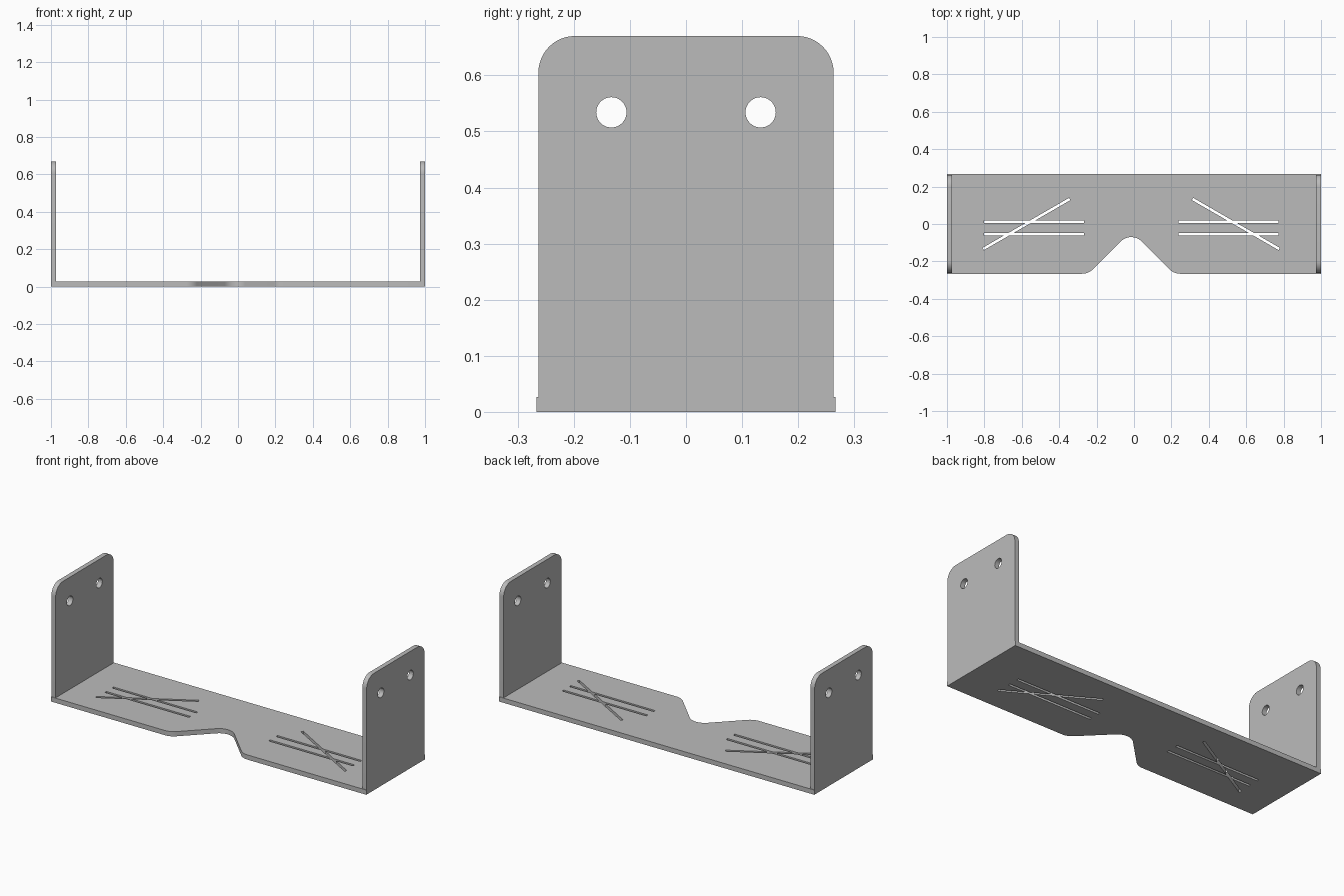
import bpy, bmesh, math
from mathutils import Vector, Matrix

if "Cube" in bpy.data.objects:
    bpy.data.objects.remove(bpy.data.objects["Cube"])

THICK = 0.027
DEPTH = 0.266
HEIGHT = 0.67
CENTRE = -0.015      # axis of the notch and slot pattern

grey = bpy.data.materials.new("plain grey")
grey.use_nodes = True
grey.diffuse_color = (0.5, 0.5, 0.5, 1)
grey.node_tree.nodes["Principled BSDF"].inputs["Base Color"].default_value = (0.5, 0.5, 0.5, 1)


def outline(corners, steps=12):
    """Closed 2D outline from (x, y, fillet radius) corners."""
    pts = []
    for i, (x, y, r) in enumerate(corners):
        p = Vector((x, y))
        if r == 0:
            pts.append(p)
            continue
        a = (Vector(corners[i - 1][:2]) - p).normalized()
        b = (Vector(corners[(i + 1) % len(corners)][:2]) - p).normalized()
        half = a.angle(b) / 2
        centre = p + (a + b).normalized() * r / math.sin(half)
        start = p + a * r / math.tan(half) - centre
        sweep = start.angle_signed(p + b * r / math.tan(half) - centre)
        for k in range(steps + 1):
            t = -sweep * k / steps
            pts.append(centre + Matrix.Rotation(t, 2) @ start)
    return pts


def plate(name, pts, place, thick=THICK):
    """Extrude an outline; place maps (u, v, w) to a position."""
    bm = bmesh.new()
    face = bm.faces.new([bm.verts.new(place(p.x, p.y, 0)) for p in pts])
    offset = Vector(place(0, 0, thick)) - Vector(place(0, 0, 0))
    top = bmesh.ops.extrude_face_region(bm, geom=[face])["geom"]
    bmesh.ops.translate(bm, vec=offset, verts=[g for g in top if isinstance(g, bmesh.types.BMVert)])
    if not face.is_valid or len(bm.faces) < len(pts) + 2:
        bm.faces.new(face.verts if face.is_valid else bm.verts[:len(pts)])
    bmesh.ops.recalc_face_normals(bm, faces=bm.faces)
    mesh = bpy.data.meshes.new(name)
    bm.to_mesh(mesh)
    bm.free()
    mesh.materials.append(grey)
    obj = bpy.data.objects.new(name, mesh)
    bpy.context.collection.objects.link(obj)
    return obj


def activate(obj):
    bpy.ops.object.select_all(action='DESELECT')
    obj.select_set(True)
    bpy.context.view_layer.objects.active = obj


def cut(obj, cutters):
    """Subtract each cutter, then discard it."""
    activate(obj)
    for c in cutters:
        c.hide_render = True
        mod = obj.modifiers.new("cut", 'BOOLEAN')
        mod.operation = 'DIFFERENCE'
        mod.solver = 'EXACT'
        mod.object = c
        bpy.ops.object.modifier_apply(modifier=mod.name)
        bpy.data.objects.remove(c)
    bpy.ops.object.shade_smooth_by_angle(angle=math.radians(30))


# Base plate with a rounded notch in its front edge
peak, fillet = -0.037, 0.08
reach = peak + DEPTH
base = plate("base_plate", outline([
    (-1, -DEPTH, 0), (CENTRE - reach, -DEPTH, fillet), (CENTRE, peak, fillet),
    (CENTRE + reach, -DEPTH, fillet), (1, -DEPTH, 0), (1, DEPTH, 0), (-1, DEPTH, 0)]),
    lambda u, v, w: (u, v, w))

# Slots: two parallel and one slanted on each side
slots = []
for side in (-1, 1):
    for off, y, angle in ((0.52, 0.012, 0), (0.52, -0.054, 0), (0.56, 0, -30 * side)):
        bpy.ops.mesh.primitive_cube_add(size=1, location=(CENTRE + side * off, y, THICK / 2),
                                        rotation=(0, 0, math.radians(angle)))
        slot = bpy.context.object
        slot.name = "slot_cutter"
        slot.scale = (0.535, 0.014, 0.2)
        slots.append(slot)
bpy.context.view_layer.update()
cut(base, slots)

# Upright end plates with rounded top corners and two screw holes
half = DEPTH - 0.003
for name, side in (("left_end_plate", 1), ("right_end_plate", -1)):
    end = plate(name, outline([
        (-half, THICK, 0), (half, THICK, 0), (half, HEIGHT, 0.065), (-half, HEIGHT, 0.065)]),
        lambda u, v, w: (side * (1 - w), u, v))
    holes = []
    for y in (-0.133, 0.133):
        bpy.ops.mesh.primitive_cylinder_add(vertices=40, radius=0.027, depth=0.2,
                                            location=(side, y, 0.534), rotation=(0, math.pi / 2, 0))
        bpy.context.object.name = "hole_cutter"
        holes.append(bpy.context.object)
    bpy.context.view_layer.update()
    cut(end, holes)
